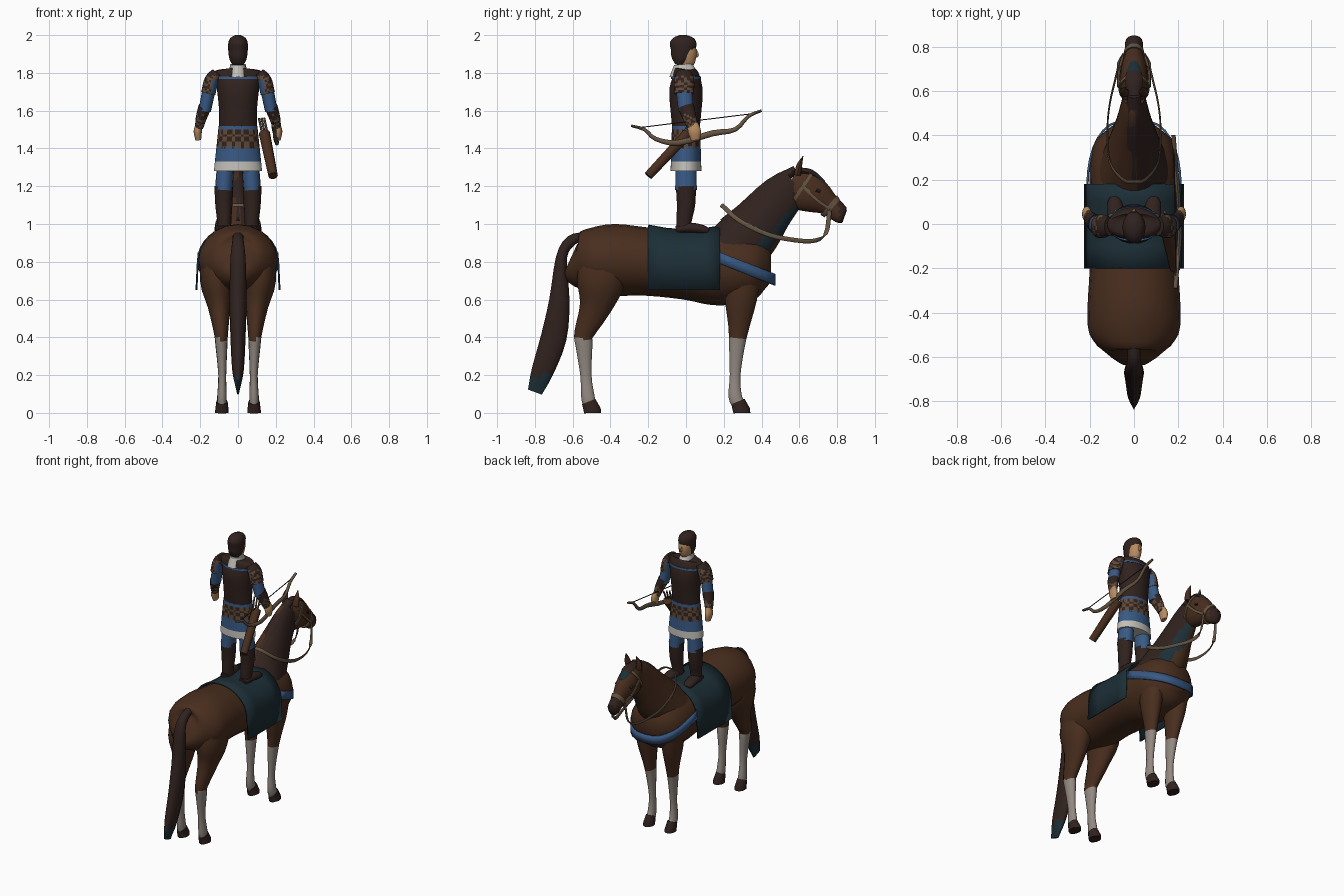
import bpy, bmesh, math
from mathutils import Vector

cube = bpy.data.objects.get("Cube")
if cube:
    bpy.data.objects.remove(cube, do_unlink=True)

def material(name, red, green, blue):
    mat = bpy.data.materials.new(name)
    mat.use_nodes = True
    mat.diffuse_color = (red, green, blue, 1)
    node = mat.node_tree.nodes["Principled BSDF"]
    node.inputs["Base Color"].default_value = mat.diffuse_color
    node.inputs["Roughness"].default_value = .9
    return mat

coat = material("chestnut coat", .066, .027, .013)
dark = material("dark brown leather and hair", .03, .016, .013)
teal = material("dark teal cloth", .012, .028, .038)
blue = material("blue cloth", .04, .1, .23)
white = material("white cloth", .55, .53, .48)
sock = material("pale grey leg", .29, .25, .22)
skin = material("skin", .48, .26, .12)
mail = material("brown mail", .12, .07, .04)
tan = material("tan leather and wood", .13, .09, .055)

def new_object(name, bm, materials):
    bmesh.ops.recalc_face_normals(bm, faces=bm.faces[:])
    mesh = bpy.data.meshes.new(name)
    bm.to_mesh(mesh)
    bm.free()
    obj = bpy.data.objects.new(name, mesh)
    bpy.context.collection.objects.link(obj)
    for mat in materials:
        mesh.materials.append(mat)
    bpy.ops.object.select_all(action='DESELECT')
    obj.select_set(True)
    bpy.context.view_layer.objects.active = obj
    bpy.ops.object.shade_smooth_by_angle(angle=math.radians(50))
    return obj

def spline(points, steps):
    """Catmull-Rom interpolation of tuples of any length."""
    points = [Vector(point) for point in points]
    points = [points[0] * 2 - points[1]] + points + [points[-1] * 2 - points[-2]]
    result = []
    for before, start, end, after in zip(points, points[1:], points[2:], points[3:]):
        leave, arrive = (end - before) / 2, (after - start) / 2
        for step in range(steps):
            t = step / steps
            ease = t * t * (3 - t - t)
            result.append(start.lerp(end, ease) + leave * (t * (1 - t) * (1 - t)) - arrive * (t * t * (1 - t)))
    return result + [points[-2]]

def loft(name, rings, materials, paint=None, sides=14, steps=3, axis=(1, 0, 0)):
    """Skin elliptical rings (x, y, z, side radius, depth radius) along their path."""
    materials = materials if isinstance(materials, list) else [materials]
    rings = spline(rings, steps)
    centres = [Vector(ring[:3]) for ring in rings]
    last = len(rings) - 1
    bm = bmesh.new()
    loops = []
    for i, (centre, ring) in enumerate(zip(centres, rings)):
        along = (centres[min(i + 1, last)] - centres[max(i - 1, 0)]).normalized()
        side = Vector(axis)
        side = (side - along * side.dot(along)).normalized() * ring[3]
        depth = along.cross(side).normalized() * ring[4]
        turns = [math.tau * k / sides for k in range(sides)]
        loops.append([bm.verts.new(centre + side * math.cos(a) + depth * math.sin(a)) for a in turns])
    for lower, upper in zip(loops, loops[1:]):
        for k in range(sides):
            bm.faces.new((lower[k], lower[k - 1], upper[k - 1], upper[k]))
    bm.faces.new(loops[0])
    bm.faces.new(loops[-1])
    if paint:
        for face in bm.faces:
            face.material_index = paint(face.calc_center_median())
    new_object(name, bm, materials)

def central(name, rows, *args, **options):
    """Loft on the centre plane from (y, z, half width, half depth)."""
    loft(name, [(0, *row) for row in rows], *args, **options)

def pair(name, rows, *args, depth=1.25, **options):
    """Mirrored limbs from (x, y, z, radius), deeper than they are wide."""
    for label, sign in (("left_", 1), ("right_", -1)):
        rings = [(x * sign, y, z, radius, radius * depth) for x, y, z, radius in rows]
        loft(label + name, rings, *args, **options)

def horse_legs(name, rows, hoof_y):
    """Legs from (y, z, radius) that spread outwards as they thicken, with flat-based hooves."""
    pair(name, [(.075 + radius * .4, y, z, radius) for y, z, radius in rows], [coat, sock],
         lambda centre: int(centre.z < .39), depth=1.45)
    toe = hoof_y + .02
    pair(name + "_hoof", [(.085, hoof_y, .06, .03), (.085, toe, .01, .036), (.085, toe, 0, .036)],
         dark, depth=1.3, steps=1)

def sheet(name, rows, mat):
    """Thin cloth over rows of matching points."""
    bm = bmesh.new()
    grid = [[bm.verts.new(point) for point in row] for row in rows]
    for a, b in zip(grid, grid[1:]):
        for i in range(len(a) - 1):
            bm.faces.new((a[i], a[i + 1], b[i + 1], b[i]))
    solid = new_object(name, bm, [mat]).modifiers.new("thickness", 'SOLIDIFY')
    solid.thickness = .01
    solid.offset = 0

def woven(centre):
    return sum(round(value * 80) for value in centre) % 2

def sleeve_rule(centre):
    if abs(centre.x) < .138 and centre.z < 1.76:
        return 2
    return 0 if centre.z > 1.785 else woven(centre)

def mane_rule(centre):
    rise = centre.z - centre.y
    if centre.x < .01 or rise < .43:
        return 0
    return 1 if rise > .52 else 2

# Horse trunk, neck and head
central("horse_body", [(-.61, .82, .06, .08), (-.58, .81, .13, .14), (-.5, .81, .2, .17), (-.38, .81, .21, .19),
                       (-.2, .8, .2, .18), (0, .78, .2, .18), (.15, .77, .2, .2), (.28, .77, .2, .19),
                       (.38, .78, .17, .16), (.45, .78, .09, .09)], coat, sides=20)
central("horse_neck", [(.24, .84, .17, .17), (.35, .96, .12, .155), (.44, 1.07, .085, .13), (.53, 1.17, .06, .11),
                       (.58, 1.21, .05, .09)], [coat, dark, teal], mane_rule, sides=30, steps=5)
central("horse_head", [(.55, 1.21, .045, .07), (.62, 1.18, .066, .11), (.7, 1.14, .06, .09), (.76, 1.1, .042, .06),
                       (.82, 1.05, .04, .05), (.84, 1.04, .025, .035)],
        [coat, dark], lambda centre: int(centre.y > .81))
central("mane_crest", [(.2, 1, .02, .03), (.3, 1.08, .04, .03), (.45, 1.2, .04, .04), (.58, 1.29, .03, .02)],
        dark, sides=8)
central("forelock", [(.58, 1.28, .03, .02), (.66, 1.27, .04, .02), (.73, 1.22, .02, .01)],
        [dark, teal], lambda centre: int(centre.y > .69), sides=8)
pair("horse_ear", [(.04, .59, 1.26, .024), (.045, .6, 1.31, .02), (.04, .62, 1.36, .002)], coat, depth=.75, sides=8)
pair("horse_eye", [(.054, .69, 1.18, .012), (.054, .71, 1.17, .012)], dark, depth=.8, sides=8)

# Horse legs, hooves and tail
horse_legs("hind_leg", [(-.43, .87, .08), (-.45, .7, .09), (-.48, .56, .06), (-.54, .42, .037), (-.54, .36, .032),
                        (-.53, .2, .021), (-.52, .09, .025), (-.51, .04, .025)], -.515)
horse_legs("front_leg", [(.3, .75, .07), (.29, .6, .06), (.28, .46, .04), (.27, .36, .03), (.26, .2, .02),
                         (.26, .09, .025), (.28, .04, .025)], .275)
central("horse_tail", [(-.53, .94, .03, .02), (-.61, .91, .03, .03), (-.66, .82, .04, .03), (-.67, .6, .045, .055),
                       (-.7, .4, .04, .07), (-.76, .22, .03, .06), (-.8, .11, .006, .04)],
        [dark, teal], lambda centre: int(centre.z < .2))

# Saddle blanket with a dip in the back, and a strap curved round the chest
half_turn = [math.pi * (k / 16 - .5) for k in range(17)]
blanket = []
for y in (-.2, -.1, 0, .1, .18):
    height = .168 + .6 * y * y
    arch = [(.213 * math.sin(a), y, .8 + height * math.cos(a)) for a in half_turn]
    blanket.append([(-.22, y, .65)] + arch + [(.22, y, .65)])
sheet("saddle_blanket", blanket, teal)
strap = []
for a in half_turn:
    reach = math.cos(a)
    width = math.copysign(abs(math.sin(a)) ** .7, a)
    strap.append(Vector((.21 * width, .18 + .29 * reach, .82 - .115 * reach)))
sheet("chest_strap", [[point + Vector((0, 0, shift)) for point in strap] for shift in (-.03, .03)], blue)

# Bridle and flat reins
central("noseband", [(.755, 1.1, .05, .07), (.775, 1.083, .046, .064)], tan, steps=1)
central("crown_strap", [(.605, 1.195, .07, .11), (.62, 1.185, .07, .11)], tan, steps=1)
pair("cheek_strap", [(.068, .62, 1.2, .008), (.067, .69, 1.13, .008), (.048, .76, 1.08, .008)], tan, sides=6)
rein = [(.05, .76, 1.07), (.06, .74, .95), (.08, .67, .91), (.11, .54, .92), (.12, .42, .95), (.11, .28, 1.02),
        (.05, .2, 1.09), (0, .19, 1.1)]
rein += [(-x, y, z) for x, y, z in reversed(rein[:-1])]
loft("reins", [(*point, .012, .004) for point in rein], tan, sides=8, steps=4, axis=(0, 1, 1))

# Rider legs
pair("trouser_leg", [(.065, 0, 1.33, .045), (.075, 0, 1.18, .047)], blue)
pair("boot", [(.075, 0, 1.2, .05), (.075, 0, 1.1, .045), (.073, -.01, 1.02, .038), (.073, -.01, .96, .036)],
     dark, depth=1.1)
pair("boot_foot", [(.073, -.05, .97, .03), (.08, .02, .98, .04), (.087, .09, .97, .035), (.09, .12, .96, .02)],
     dark, depth=.7)

# Rider clothing, flaring from the waist down to the hem
for label, mats, low, high, rule in (("tunic_hem", white, 1.28, 1.33, None), ("tunic_skirt", blue, 1.33, 1.41, None),
                                     ("mail_skirt", [dark, mail], 1.4, 1.5, woven), ("belt", blue, 1.5, 1.52, None)):
    central(label, [(0, z, .262 - z * .105, .12 - z * .03) for z in (low, high)], mats, rule, sides=44, steps=8)
central("vest", [(0, 1.49, .1, .072), (0, 1.6, .1, .083), (0, 1.7, .11, .09), (0, 1.77, .12, .077),
                 (-.01, 1.81, .12, .06), (-.01, 1.82, .05, .045)], dark, sides=18)
central("neck_trim", [(0, 1.768, .124, .082), (0, 1.78, .124, .08)], blue, steps=1, sides=18)
central("collar", [(-.01, 1.785, .05, .08), (-.015, 1.845, .042, .05)], white, steps=1)

# Rider arms
pair("shoulder_sleeve", [(.11, -.01, 1.8, .03), (.14, -.01, 1.76, .038), (.158, -.01, 1.69, .038)],
     [dark, mail, blue], sleeve_rule, depth=1.4, sides=20, steps=6)
pair("blue_sleeve", [(.154, -.01, 1.71, .035), (.176, 0, 1.6, .033)], blue)
pair("bracer", [(.175, 0, 1.62, .035), (.195, .02, 1.56, .029), (.206, .035, 1.51, .022)],
     [dark, mail], lambda centre: int(centre.z < 1.585) * woven(centre), sides=18, steps=5)
pair("hand", [(.205, .035, 1.53, .018), (.213, .045, 1.49, .022), (.21, .05, 1.445, .015)], skin, depth=1.6)

# Rider head
central("face", [(-.01, 1.8, .03, .035), (-.01, 1.84, .03, .04), (0, 1.865, .038, .05), (0, 1.91, .045, .058),
                 (-.01, 1.97, .04, .05)], skin)
central("nose", [(.05, 1.925, .006, .006), (.058, 1.895, .01, .012), (.05, 1.885, .008, .006)], skin, sides=6)
central("hair", [(-.04, 1.84, .028, .02), (-.03, 1.87, .044, .05), (-.02, 1.91, .051, .062), (-.015, 1.955, .052, .073),
                 (-.015, 1.985, .04, .055), (-.015, 2, .015, .02)], dark)

# Quiver, arrows, bow and string
loft("quiver", [(.186, -.2, 1.255, .025, .025), (.14, .01, 1.48, .03, .03)], coat, steps=1, sides=10)
for label, shift in (("inner", -.014), ("middle", 0), ("outer", .014)):
    ends = (.15 + shift, -.03, 1.44), (.125 + shift, .04 + shift, 1.56)
    loft(label + "_arrow", [(*end, .006, .006) for end in ends], tan, steps=1, sides=6)
bow = [(-.29, 1.52), (-.22, 1.5), (-.16, 1.45), (-.04, 1.43), (.14, 1.48), (.26, 1.5), (.33, 1.57), (.4, 1.6)]
loft("bow", [(.21 - .08 * abs(y), y, z, .01, .019 - .035 * abs(y - .06)) for y, z in bow], tan, sides=8)
loft("bow_string", [(.19, -.25, 1.51, .003, .003), (.18, .36, 1.585, .003, .003)], dark, steps=1, sides=6)
